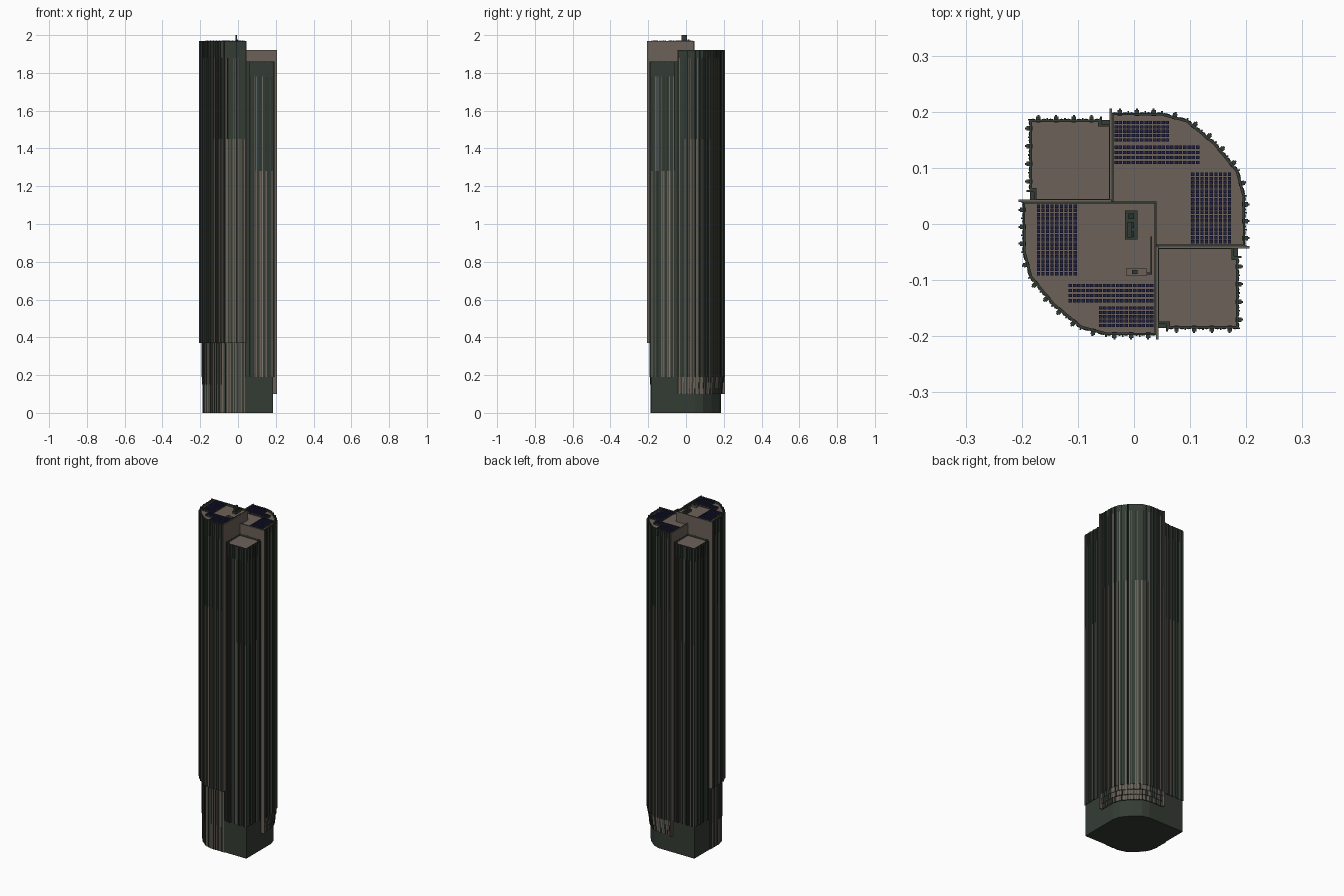
import bpy, bmesh, math, random
from mathutils import Vector

if "Cube" in bpy.data.objects:
    bpy.data.objects.remove(bpy.data.objects["Cube"])

random.seed(4)
NAMES = {
    "dark_green": (0.034, 0.044, 0.034), "tan_stone": (0.150, 0.122, 0.098),
    "solar_navy": (0.014, 0.014, 0.065), "blue_grey_glass": (0.10, 0.125, 0.135),
    "pale_trim": (0.30, 0.29, 0.26), "deep_green_glass": (0.022, 0.030, 0.025),
}
MATS = []
for name, c in NAMES.items():
    m = bpy.data.materials.new(name)
    m.diffuse_color = (*c, 1)
    m.use_nodes = True
    m.node_tree.nodes["Principled BSDF"].inputs["Base Color"].default_value = m.diffuse_color
    MATS.append(m)
GREEN, TAN, NAVY, BLUE, PALE, DEEP = range(6)


def finish(name, bm):
    bmesh.ops.recalc_face_normals(bm, faces=bm.faces)
    me = bpy.data.meshes.new(name)
    bm.to_mesh(me)
    bm.free()
    for m in MATS:
        me.materials.append(m)
    ob = bpy.data.objects.new(name, me)
    bpy.context.collection.objects.link(ob)
    return ob


def box(bm, p, d, size, z0, z1, mat):
    """Upright box centred at p, size = (along d, across d)."""
    d = Vector(d).normalized()
    o = Vector((-d.y, d.x))
    a, b = size[0] / 2, size[1] / 2
    ring = [Vector(p) + d * i * a + o * j * b for i, j in ((-1, -1), (1, -1), (1, 1), (-1, 1))]
    lo = [bm.verts.new((q.x, q.y, z0)) for q in ring]
    hi = [bm.verts.new((q.x, q.y, z1)) for q in ring]
    faces = [lo[::-1], hi] + [[lo[i], lo[(i + 1) % 4], hi[(i + 1) % 4], hi[i]] for i in range(4)]
    for f in faces:
        bm.faces.new(f).material_index = mat


def rect(bm, x0, x1, y0, y1, z0, z1, mat):
    box(bm, ((x0 + x1) / 2, (y0 + y1) / 2), (1, 0), (abs(x1 - x0), abs(y1 - y0)), z0, z1, mat)


def tower(name, pts, z0, z1, s=1, tan_inner=False, parapet=0.012, rim=0.005):
    """Prism with a sunken tan roof behind a thin parapet."""
    bm = bmesh.new()
    lo = [bm.verts.new((x, y, z0)) for x, y in pts]
    hi = [bm.verts.new((x, y, z1)) for x, y in pts]
    n = len(pts)
    bm.faces.new(lo)
    top = bm.faces.new(hi)
    for i in range(n):
        bm.faces.new((lo[i], lo[(i + 1) % n], hi[(i + 1) % n], hi[i]))
    bmesh.ops.recalc_face_normals(bm, faces=bm.faces)
    if tan_inner:
        for f in bm.faces:
            if f.normal.x * s < -0.95 or f.normal.y * s < -0.95:
                f.material_index = TAN
    if parapet:
        bmesh.ops.inset_region(bm, faces=[top], thickness=rim)
        ext = bmesh.ops.extrude_discrete_faces(bm, faces=[top])["faces"][0]
        bmesh.ops.translate(bm, vec=(0, 0, -parapet), verts=ext.verts)
        ext.material_index = TAN
    return finish(name, bm)


def bays(path, pitch=0.033):
    """Yield centre, direction, outward normal and bay width along a path."""
    for a, b in zip(path, path[1:]):
        a, b = Vector(a), Vector(b)
        d = (b - a).normalized()
        n = max(1, round((b - a).length / pitch))
        for i in range(n):
            yield a.lerp(b, (i + 0.5) / n), d, Vector((-d.y, d.x)), (b - a).length / n


def facade(name, path, z0, z_mid, z_up, z1):
    """Projecting fins with tan strips below and darker glass strips above."""
    bm = bmesh.new()
    for p, d, o, w in bays(path):
        box(bm, p, d, (0.008, 0.011), z0, z1, GREEN)
        box(bm, p + o * 0.002, d, (0.0035, 0.012), z0, z1, GREEN)
        box(bm, p + d * w * 0.5, d, (0.003, 0.006), z0, z1, GREEN)
        for k in (-0.31, 0.31):
            q = p + d * w * k
            low = random.choice((TAN, TAN, TAN, DEEP))
            high = random.choice((BLUE, DEEP, GREEN, DEEP))
            box(bm, q, d, (w * 0.24, 0.002), z0, z_mid, low)
            box(bm, q, d, (w * 0.20, 0.002), z_mid, z_up, high)
            box(bm, q, d, (0.0015, 0.004), z0, z_up, random.choice((TAN, PALE, GREEN, TAN)))
    finish(name, bm)


def base_strips(name, path, z0, z1, mat, depth=0.006):
    bm = bmesh.new()
    for p, d, o, w in bays(path):
        box(bm, p, d, (0.008, depth * 2), z0, z1, GREEN)
        box(bm, p + d * w * 0.5, d, (0.003, depth), z0, z1, GREEN)
        for k in (-0.3, 0.3):
            box(bm, p + d * w * k, d, (w * 0.24, 0.002), z0, z1, mat)
    finish(name, bm)


CURVE = [(-0.04, 0.198), (0.05, 0.198), (0.095, 0.186), (0.145, 0.145),
         (0.186, 0.095), (0.198, 0.05), (0.198, -0.04)]


def scaled(pts, k):
    """Pull only the outer edges inward."""
    return [(x if abs(x) <= 0.041 else x * k, y if abs(y) <= 0.041 else y * k) for x, y in pts]


def flip(pts, s):
    return [(x * s, y * s) for x, y in pts]


# Two tall rounded wings, turned half a circle from each other
for side, s, z0, z1 in (("back_right", 1, 0.19, 1.92), ("front_left", -1, 0.37, 1.97)):
    inner = [(-0.04, -0.04)]
    tower(side + "_wing", flip(CURVE + inner, s), z0, z1, s, True)
    facade(side + "_wing_fins", flip(CURVE, s), z0, 1.45, 1.88, z1 - 0.004)
    # end slabs of the wing
    zb = 0.10 if s == 1 else 0.37
    bm = bmesh.new()
    rect(bm, s * -0.044, s * -0.039, s * 0.04, s * 0.206, zb, z1, TAN)
    rect(bm, s * 0.04, s * 0.206, s * -0.044, s * -0.039, zb, z1, TAN)
    finish(side + "_end_slabs", bm)
    # roof solar panels: green racks carrying rows of small cells
    zr = z1 - 0.012
    bm = bmesh.new()
    for x0, x1, y0, y1, upright in ((0.102, 0.176, -0.035, 0.093, True),
                                    (-0.035, 0.118, 0.107, 0.143, False),
                                    (-0.035, 0.064, 0.147, 0.186, False)):
        a0, a1, b0, b1 = (x0, x1, y0, y1) if upright else (y0, y1, x0, x1)
        rows = round((a1 - a0) / 0.0085)
        cells = round((b1 - b0) / 0.0075)
        for i in range(rows):
            a = a0 + (a1 - a0) * i / rows
            for j in range(cells):
                b = b0 + (b1 - b0) * j / cells
                r = (a, a + 0.0055, b, b + 0.0062)
                r = r if upright else (r[2], r[3], r[0], r[1])
                r = [v * s for v in r]
                rect(bm, *r, zr, zr + 0.011, GREEN)
                rect(bm, *r, zr + 0.0111, zr + 0.0125, NAVY)
    finish(side + "_solar_panels", bm)

# Two lower square corner towers with notched ends on a plain block base
SQUARE = [(0.04, -0.04), (0.178, -0.04), (0.178, -0.06), (0.186, -0.06), (0.186, -0.186),
          (0.06, -0.186), (0.06, -0.178), (0.04, -0.178)]
for side, s in (("front_right", 1), ("back_left", -1)):
    tower(side + "_tower", flip(SQUARE, s), 0.19, 1.86, rim=0.006)
    facade(side + "_tower_fins", flip([SQUARE[3], SQUARE[4], SQUARE[5]], s), 0.19, 1.28, 1.78, 1.856)
    bm = bmesh.new()
    rect(bm, s * 0.057, s * 0.061, s * -0.176, s * -0.192, 0.19, 1.86, GREEN)
    rect(bm, s * 0.176, s * 0.192, s * -0.057, s * -0.061, 0.19, 1.86, GREEN)
    finish(side + "_tower_ends", bm)
    bm = bmesh.new()
    rect(bm, s * 0.03, s * 0.185, s * -0.03, s * -0.185, 0, 0.19, GREEN)
    finish(side + "_tower_base", bm)

# Recessed base under the front left wing
low = flip(scaled(CURVE, 0.945), -1)
tower("front_left_base", low + [(0.04, 0.04)], 0, 0.37, parapet=0)
base_strips("front_left_base_fins", low, 0.15, 0.37, TAN, 0.004)
base_strips("front_left_base_strips", low, 0, 0.15, TAN, 0.002)

# Recessed base under the back right wing with stepped ledges
low = scaled(CURVE, 0.935)
tower("back_right_base", low + [(-0.04, -0.04)], 0, 0.19, parapet=0)
for i in range(3):
    path = scaled(CURVE, 0.955 + 0.018 * i)
    ledge = tower("ledge_%d" % (i + 1), path + [(-0.04, -0.04)], 0.10 + 0.03 * i, 0.13 + 0.03 * i, parapet=0)
    for f in ledge.data.polygons:
        f.material_index = TAN if abs(f.normal.z) < 0.5 else GREEN
    base_strips("ledge_fins_%d" % (i + 1), path, 0.10 + 0.03 * i, 0.13 + 0.03 * i, TAN, 0.004)

# Rooftop machinery on the tallest wing
bm = bmesh.new()
rect(bm, -0.016, 0.006, -0.028, 0.024, 1.955, 1.972, GREEN)
for y in (-0.018, -0.002, 0.014):
    rect(bm, -0.010, 0.0, y - 0.005, y + 0.005, 1.972, 1.976, DEEP)
rect(bm, -0.012, -0.004, -0.024, 0.004, 1.972, 2.0, GREEN)
finish("roof_cooling_unit", bm)
bm = bmesh.new()
rect(bm, -0.013, 0.022, -0.093, -0.078, 1.955, 1.968, TAN)
rect(bm, -0.004, 0.006, -0.089, -0.082, 1.968, 1.971, GREEN)
finish("roof_hatch", bm)
bm = bmesh.new()
rect(bm, 0.029, 0.032, -0.088, -0.022, 1.955, 1.968, GREEN)
rect(bm, 0.020, 0.032, -0.090, -0.086, 1.955, 1.968, GREEN)
finish("roof_duct", bm)
